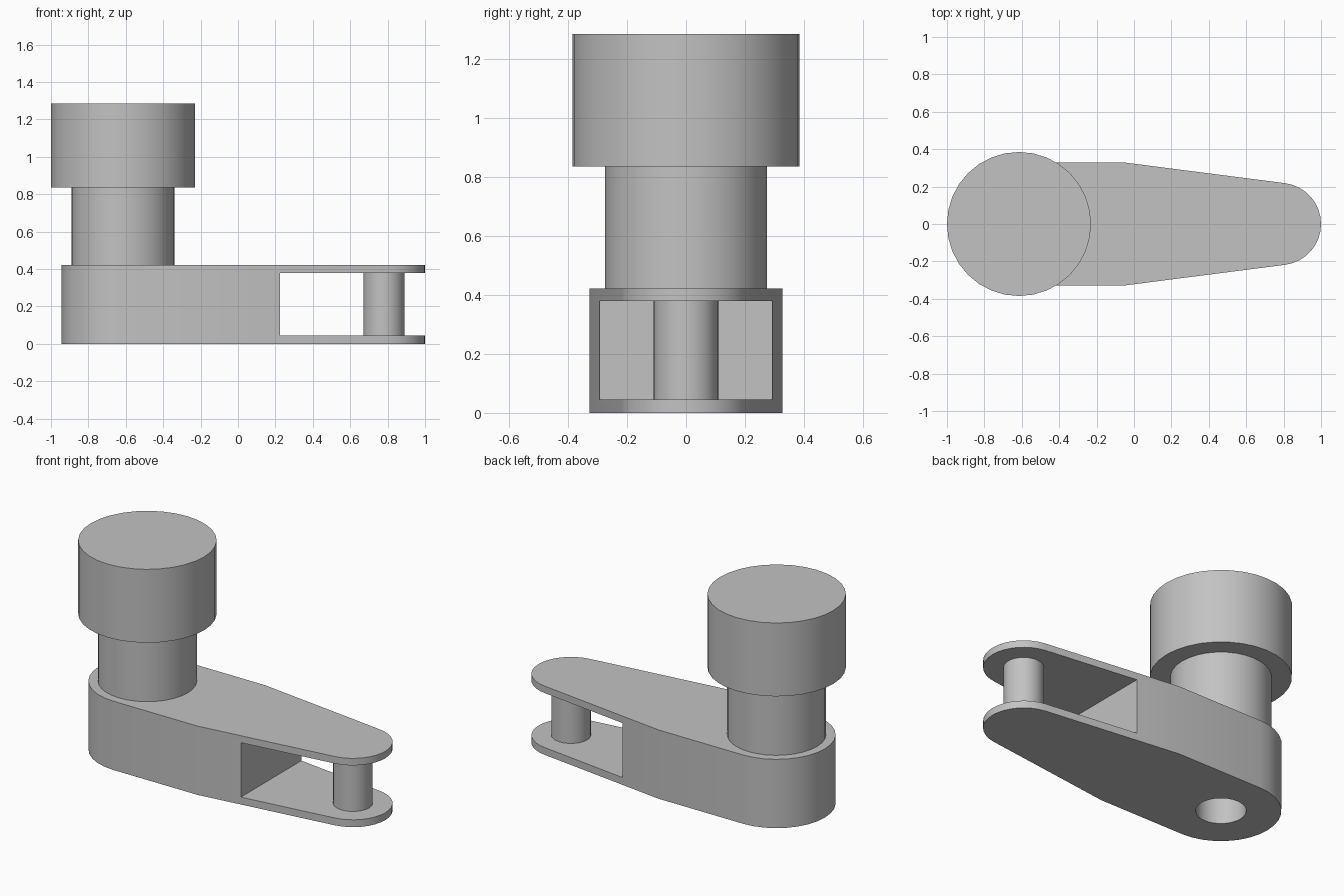
import bpy
import bmesh
from math import sin, cos, pi, radians

old = bpy.data.objects.get("Cube")
if old:
    bpy.data.objects.remove(old, do_unlink=True)

grey = bpy.data.materials.new("light grey")
grey.use_nodes = True
colour = (0.54, 0.54, 0.54, 1)
grey.diffuse_color = colour
grey.node_tree.nodes["Principled BSDF"].inputs["Base Color"].default_value = colour

SEG = 32
HUB_X, PIN_X = -0.615, 0.78


def arc(cx, r, start, end, n):
    """Points on an arc about (cx, 0), angles in degrees."""
    steps = [radians(start + (end - start) * i / n) for i in range(n + 1)]
    return [(cx + r * cos(a), r * sin(a)) for a in steps]


def prism(name, outline, z0, z1):
    """Extrude a counter-clockwise outline from z0 to z1."""
    bm = bmesh.new()
    base = bm.faces.new([bm.verts.new((x, y, z0)) for x, y in outline])
    top = bmesh.ops.extrude_face_region(bm, geom=[base])["geom"]
    verts = [v for v in top if isinstance(v, bmesh.types.BMVert)]
    bmesh.ops.translate(bm, verts=verts, vec=(0, 0, z1 - z0))
    bmesh.ops.recalc_face_normals(bm, faces=bm.faces)
    mesh = bpy.data.meshes.new(name)
    bm.to_mesh(mesh)
    bm.free()
    mesh.materials.append(grey)
    ob = bpy.data.objects.new(name, mesh)
    bpy.context.collection.objects.link(ob)
    return ob


def cylinder(name, x, r, z0, z1):
    return prism(name, arc(x, r, 0, 360, SEG)[:-1], z0, z1)


def select(ob):
    bpy.ops.object.select_all(action="DESELECT")
    ob.select_set(True)
    bpy.context.view_layer.objects.active = ob


def cut(ob, cutter):
    cutter.hide_render = True
    mod = ob.modifiers.new("cut", "BOOLEAN")
    mod.operation = "DIFFERENCE"
    mod.solver = "EXACT"
    mod.object = cutter
    select(ob)
    bpy.ops.object.modifier_apply(modifier=mod.name)
    bpy.data.objects.remove(cutter, do_unlink=True)


# Tapered arm: round hub end, straight sides, narrower round tip
outline = (arc(HUB_X, 0.328, 90, 270, SEG // 2) + [(-0.045, -0.328)]
           + arc(PIN_X, 0.22, -82.6, 82.6, SEG // 2) + [(-0.045, 0.328)])
arm = prism("arm", outline, 0, 0.422)

# Fork slot through the tip, and the bore under the hub
cut(arm, prism("slot_cutter", [(0.225, -1), (2, -1), (2, 1), (0.225, 1)], 0.045, 0.379))
cut(arm, cylinder("bore_cutter", HUB_X, 0.137, -0.1, 0.5))

# Pin in the fork, then the handle shaft and its cap
parts = [
    arm,
    cylinder("fork_pin", PIN_X, 0.11, 0.045, 0.379),
    cylinder("handle_shaft", HUB_X, 0.275, 0.422, 0.835),
    cylinder("handle_cap", HUB_X, 0.385, 0.835, 1.285),
]
for part in parts:
    select(part)
    bpy.ops.object.shade_smooth_by_angle(angle=radians(30))
